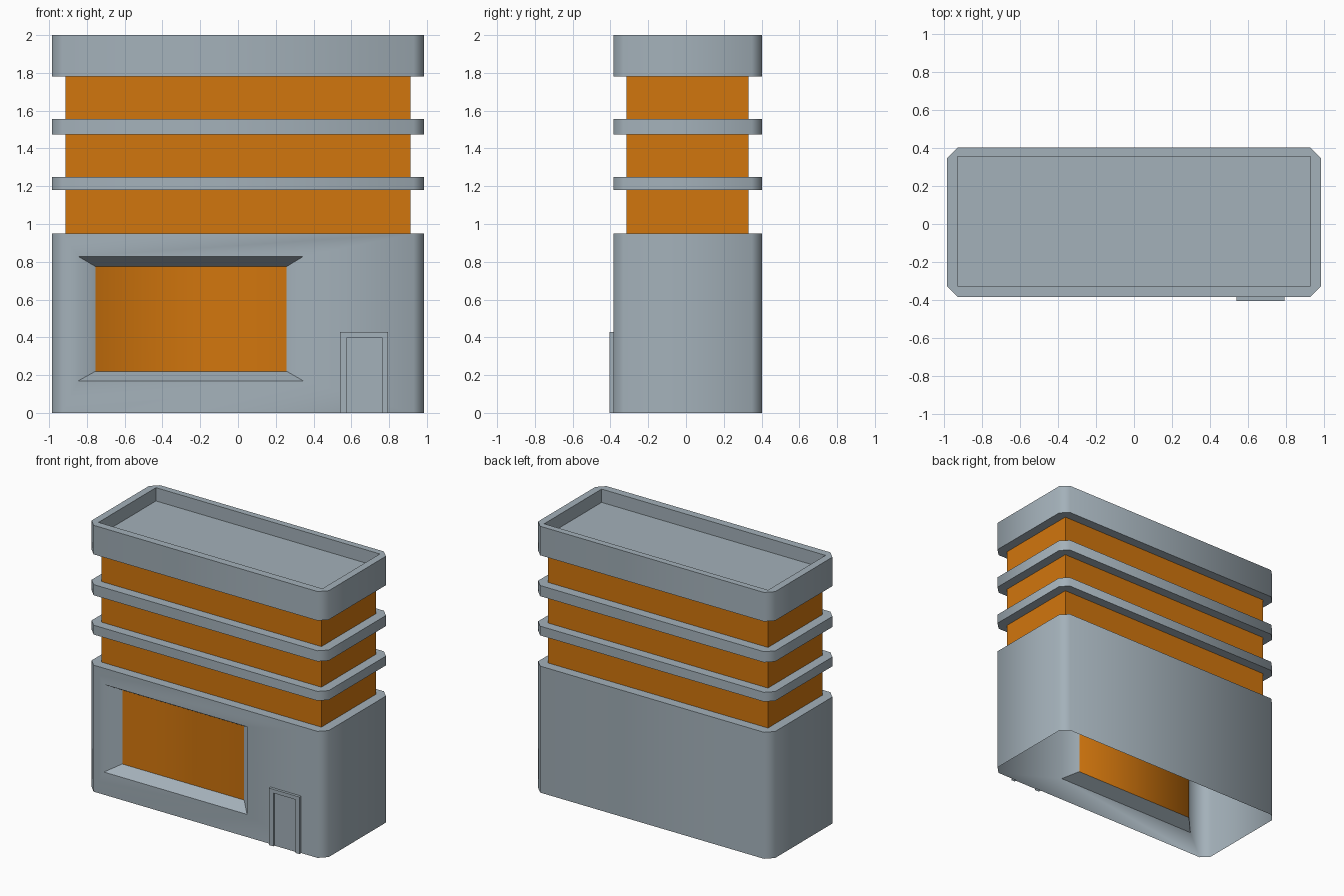
import bpy, bmesh, math

if "Cube" in bpy.data.objects:
    bpy.data.objects.remove(bpy.data.objects["Cube"])


def material(name, rgb):
    m = bpy.data.materials.new(name)
    m.diffuse_color = (*rgb, 1)
    m.use_nodes = True
    m.node_tree.nodes["Principled BSDF"].inputs["Base Color"].default_value = m.diffuse_color
    return m


GREY = material("blue grey wall", (0.37, 0.44, 0.49))
ORANGE = material("orange glass", (0.64, 0.18, 0.004))


def ring(bounds, c, z):
    """Rectangle with chamfered corners, anticlockwise from the front edge."""
    x0, x1, y0, y1 = bounds
    return [(x, y, z) for x, y in (
        (x0 + c, y0), (x1 - c, y0), (x1, y0 + c), (x1, y1 - c),
        (x1 - c, y1), (x0 + c, y1), (x0, y1 - c), (x0, y0 + c))]


def loft(bm, rings, closed=True, cap=False, skip=(), mat_cap=0):
    rows = [[bm.verts.new(p) for p in r] for r in rings]
    n = len(rows[0])
    for k in range(len(rows) - 1):
        a, b = rows[k], rows[k + 1]
        for i in range(n if closed else n - 1):
            j = (i + 1) % n
            if (k, i) not in skip:
                bm.faces.new((a[i], a[j], b[j], b[i]))
    if cap:
        bm.faces.new(rows[-1]).material_index = mat_cap


def finish(bm, name, mats):
    bmesh.ops.remove_doubles(bm, verts=bm.verts, dist=0.0005)
    me = bpy.data.meshes.new(name)
    bm.to_mesh(me)
    bm.free()
    for m in mats:
        me.materials.append(m)
    ob = bpy.data.objects.new(name, me)
    bpy.context.collection.objects.link(ob)
    bpy.ops.object.select_all(action='DESELECT')
    ob.select_set(True)
    bpy.context.view_layer.objects.active = ob
    bpy.ops.object.shade_smooth_by_angle(angle=math.radians(50))
    return ob


OUTER = (-0.985, 0.985, -0.385, 0.403)
CORE = (-0.913, 0.913, -0.314, 0.331)
ROOF = (-0.93, 0.93, -0.327, 0.355)
CH = 0.055
FRONT = OUTER[2]


def rect(x0, x1, z0, z1, y):
    return [(x0, y, z0), (x1, y, z0), (x1, y, z1), (x0, y, z1)]


# Ground floor: open-bottomed shell with a sloped window recess in the front
bm = bmesh.new()
loft(bm, [ring(OUTER, CH, 0), ring(OUTER, CH, 0.95), ring(CORE, 0, 0.95)],
     skip={(0, 0)})
loft(bm, [rect(OUTER[0] + CH, OUTER[1] - CH, 0, 0.95, FRONT),
          rect(-0.845, 0.345, 0.17, 0.828, FRONT),
          rect(-0.755, 0.258, 0.22, 0.775, FRONT + 0.09)], cap=True, mat_cap=1)
finish(bm, "ground_floor", [GREY, ORANGE])

# Upper glass bands
for i, (z0, z1) in enumerate(((0.95, 1.18), (1.25, 1.475), (1.555, 1.782))):
    bm = bmesh.new()
    loft(bm, [ring(CORE, 0, z0), ring(CORE, 0, z1)])
    finish(bm, f"glass_band_{i + 1}", [ORANGE])

# Floor slabs between the bands
for i, (z0, z1) in enumerate(((1.18, 1.25), (1.475, 1.555))):
    bm = bmesh.new()
    loft(bm, [ring(CORE, 0, z0), ring(OUTER, CH, z0),
              ring(OUTER, CH, z1), ring(CORE, 0, z1)])
    finish(bm, f"floor_slab_{i + 1}", [GREY])

# Roof with parapet and sunken deck
bm = bmesh.new()
loft(bm, [ring(CORE, 0, 1.782), ring(OUTER, CH, 1.782), ring(OUTER, CH, 2.0),
          ring(ROOF, 0, 2.0), ring(ROOF, 0, 1.9)], cap=True)
finish(bm, "roof_parapet", [GREY])


# Door: raised surround with a slightly recessed leaf
def arch(x0, x1, h, y):
    return [(x1, y, 0), (x1, y, h), (x0, y, h), (x0, y, 0)]


bm = bmesh.new()
loft(bm, [arch(0.54, 0.795, 0.428, FRONT), arch(0.54, 0.795, 0.428, -0.405),
          arch(0.577, 0.763, 0.4, -0.405), arch(0.577, 0.763, 0.4, -0.391)],
     closed=False, cap=True)
finish(bm, "door", [GREY])
